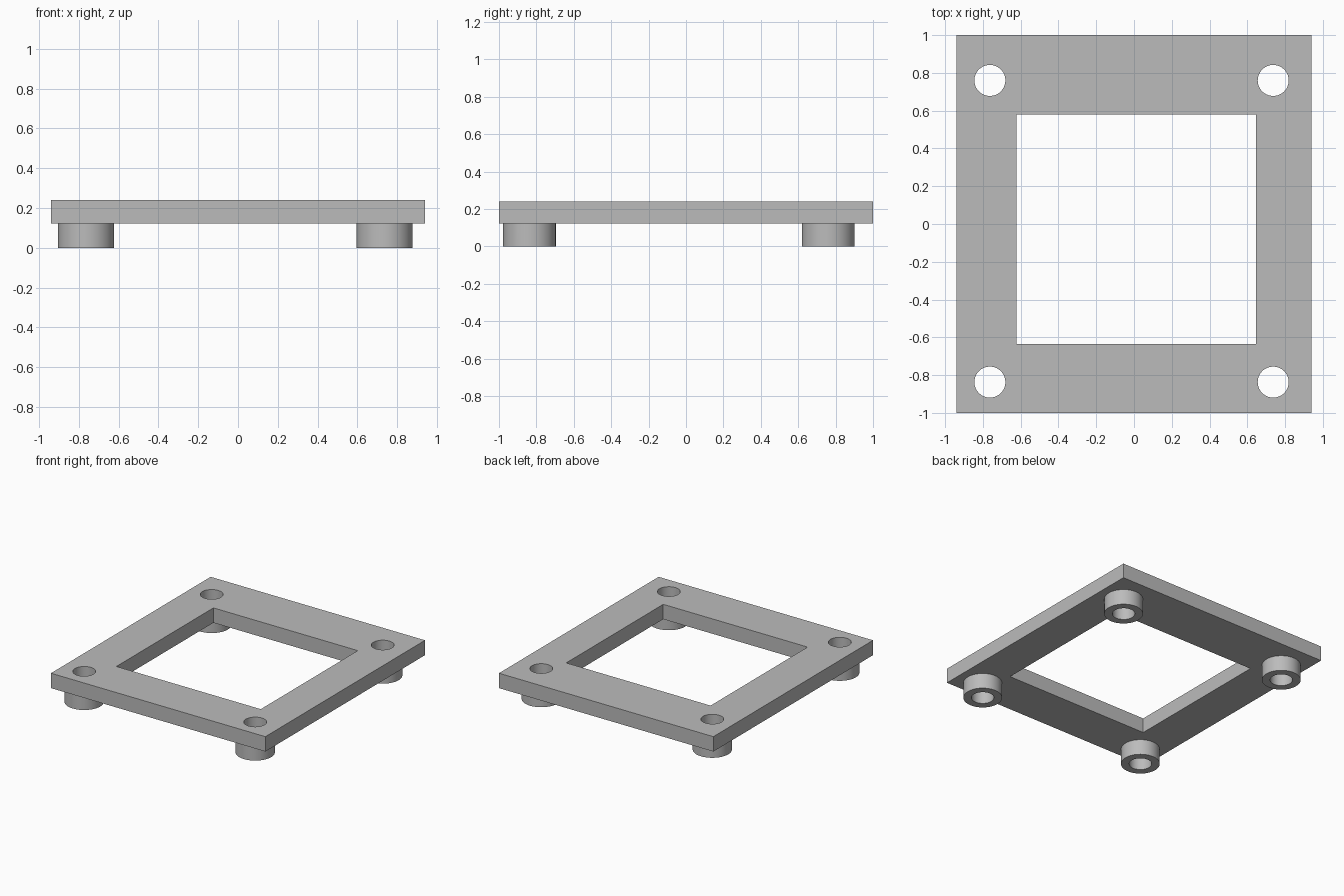
import bpy
import math

default = bpy.data.objects.get("Cube")
if default:
    bpy.data.objects.remove(default, do_unlink=True)

PLATE_BOTTOM, PLATE_TOP = 0.123, 0.241
BOSS_RADIUS, HOLE_RADIUS = 0.141, 0.082
CORNERS = [(x, y) for x in (-0.763, 0.737) for y in (-0.837, 0.76)]

grey = bpy.data.materials.new("plain grey")
grey.use_nodes = True
colour = (0.5, 0.5, 0.5, 1)
grey.diffuse_color = colour
grey.node_tree.nodes["Principled BSDF"].inputs["Base Color"].default_value = colour


def box(name, x0, x1, y0, y1, z0, z1):
    bpy.ops.mesh.primitive_cube_add(
        size=1, location=((x0 + x1) / 2, (y0 + y1) / 2, (z0 + z1) / 2))
    ob = bpy.context.object
    ob.name = name
    ob.scale = (x1 - x0, y1 - y0, z1 - z0)
    bpy.ops.object.transform_apply(location=True, rotation=False, scale=True)
    ob.data.materials.append(grey)
    return ob


def cylinder(name, x, y, radius, z0, z1):
    bpy.ops.mesh.primitive_cylinder_add(
        vertices=64, radius=radius, depth=z1 - z0, location=(x, y, (z0 + z1) / 2))
    ob = bpy.context.object
    ob.name = name
    ob.data.materials.append(grey)
    return ob


def combine(target, tool, operation):
    mod = target.modifiers.new(operation.lower(), 'BOOLEAN')
    mod.object = tool
    mod.operation = operation
    mod.solver = 'EXACT'
    bpy.context.view_layer.objects.active = target
    bpy.ops.object.modifier_apply(modifier=mod.name)
    bpy.data.objects.remove(tool, do_unlink=True)


# Rectangular frame with its slightly offset window
frame = box("mounting_frame", -0.94, 0.94, -1, 1, PLATE_BOTTOM, PLATE_TOP)
combine(frame, box("window_cutter", -0.621, 0.645, -0.636, 0.579, -0.1, 0.4), 'DIFFERENCE')

# Round standoffs below the corners, bored right through the frame
for x, y in CORNERS:
    combine(frame, cylinder("standoff", x, y, BOSS_RADIUS, 0, PLATE_BOTTOM + 0.05), 'UNION')
for x, y in CORNERS:
    combine(frame, cylinder("hole_cutter", x, y, HOLE_RADIUS, -0.1, 0.4), 'DIFFERENCE')

# Smooth round walls, sharp edges elsewhere
bpy.ops.object.select_all(action='DESELECT')
frame.select_set(True)
bpy.context.view_layer.objects.active = frame
bpy.ops.object.shade_smooth_by_angle(angle=math.radians(30))
